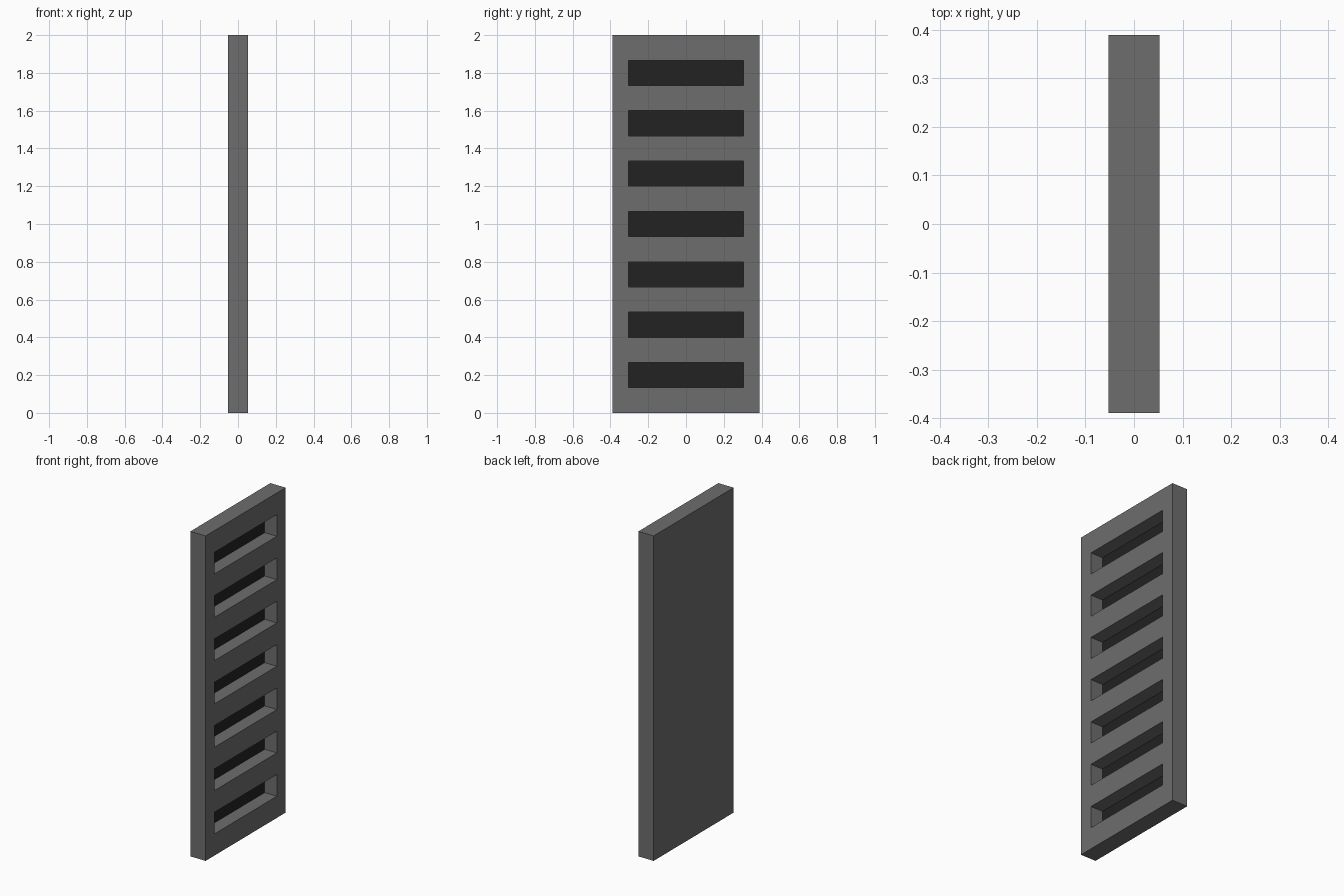
import bpy, bmesh
from mathutils import Matrix, Vector

if "Cube" in bpy.data.objects:
    bpy.data.objects.remove(bpy.data.objects["Cube"])

HEIGHT, WIDTH, THICK = 2.0, 0.778, 0.104
SLOTS, SLOT_HALF, SLOT_DEPTH = 7, 0.304, 0.083
STEP = HEIGHT / (2 * SLOTS + 1)      # slot height equals bar height


def material(name, value):
    m = bpy.data.materials.new(name)
    m.diffuse_color = (value, value, value, 1)
    m.use_nodes = True
    m.node_tree.nodes["Principled BSDF"].inputs["Base Color"].default_value = m.diffuse_color
    return m


# Solid slab
bm = bmesh.new()
bmesh.ops.create_cube(bm, size=1, matrix=Matrix.Translation((0, 0, HEIGHT / 2))
                      @ Matrix.Diagonal((THICK, WIDTH, HEIGHT, 1)))


def split(co, normal):
    """Cut only the slotted (+x) face along a plane."""
    faces = [f for f in bm.faces if f.normal.x > 0.9]
    geom = faces + list({e for f in faces for e in f.edges}) + list({v for f in faces for v in f.verts})
    bmesh.ops.bisect_plane(bm, geom=geom, plane_co=co, plane_no=normal)
    bm.normal_update()


bm.normal_update()
for i in range(1, 2 * SLOTS + 1):
    split((0, 0, i * STEP), (0, 0, 1))
for side in (-1, 1):
    split((0, side * SLOT_HALF, 0), (0, 1, 0))

# Sink every second cell of the middle column into a dark-floored slot
cells = [f for f in bm.faces if f.normal.x > 0.9
         and abs(f.calc_center_median().y) < 0.1
         and int(f.calc_center_median().z / STEP) % 2 == 1]
for f in bmesh.ops.extrude_discrete_faces(bm, faces=cells)["faces"]:
    bmesh.ops.translate(bm, verts=f.verts, vec=Vector((-SLOT_DEPTH, 0, 0)))
    f.material_index = 1
bmesh.ops.recalc_face_normals(bm, faces=bm.faces)

mesh = bpy.data.meshes.new("slotted_panel")
bm.to_mesh(mesh)
bm.free()
mesh.materials.append(material("grey", 0.155))
mesh.materials.append(material("near black", 0.016))
panel = bpy.data.objects.new("slotted_panel", mesh)
bpy.context.collection.objects.link(panel)
